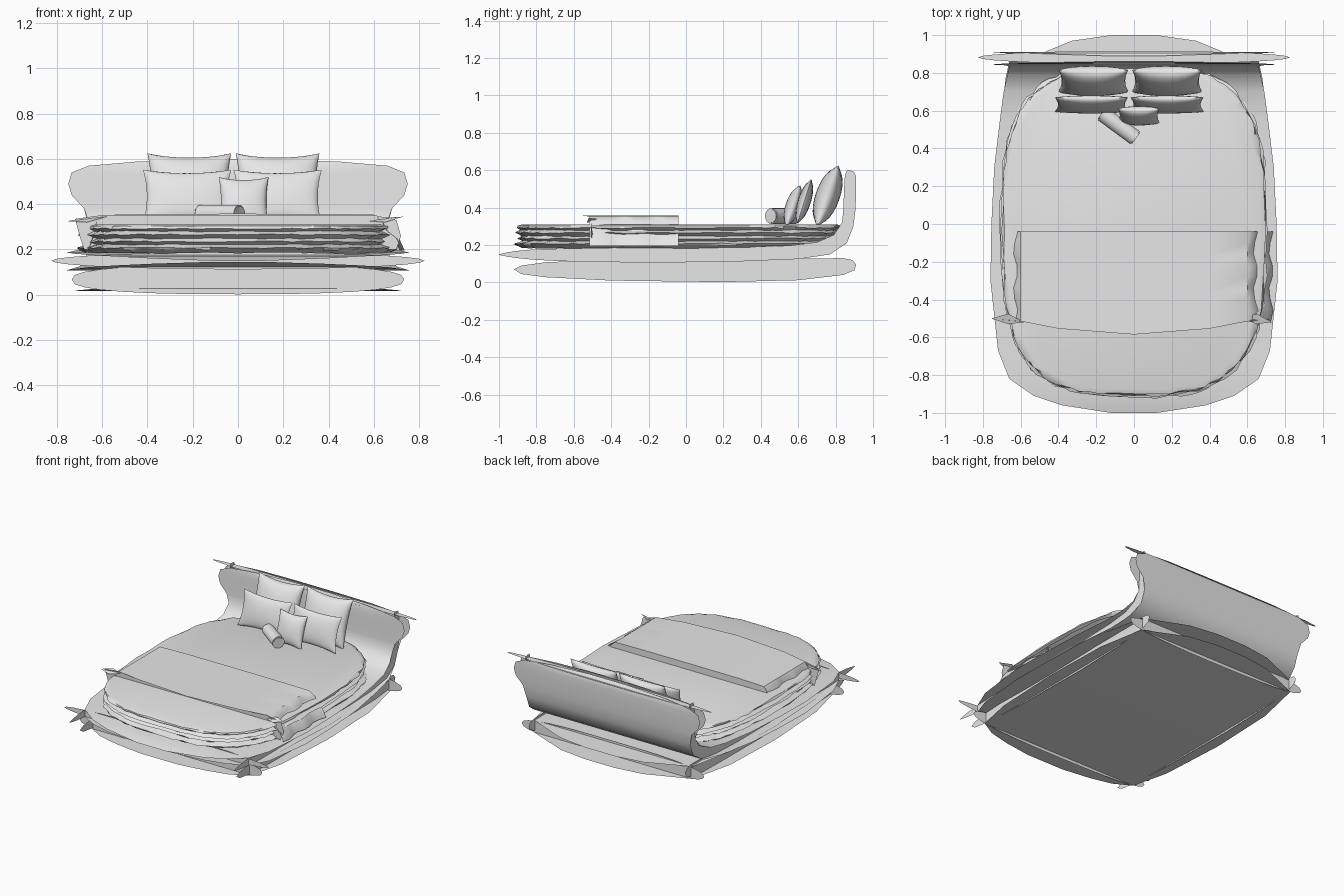
import bpy, bmesh, math, random
from mathutils import Vector, Matrix

if "Cube" in bpy.data.objects:
    bpy.data.objects.remove(bpy.data.objects["Cube"])

random.seed(4)
grey = bpy.data.materials.new("plain_grey")
grey.diffuse_color = (0.8, 0.8, 0.8, 1)
grey.use_nodes = True
grey.node_tree.nodes["Principled BSDF"].inputs["Base Color"].default_value = grey.diffuse_color


def finish(name, bm, smooth=None):
    me = bpy.data.meshes.new(name)
    bm.to_mesh(me)
    bm.free()
    me.materials.append(grey)
    ob = bpy.data.objects.new(name, me)
    bpy.context.collection.objects.link(ob)
    if smooth:
        bpy.ops.object.select_all(action='DESELECT')
        ob.select_set(True)
        bpy.context.view_layer.objects.active = ob
        bpy.ops.object.shade_smooth_by_angle(angle=math.radians(smooth))
    return ob


def loft(bm, rows, closed=False):
    """Bridge rows of points with quads."""
    vs = [[bm.verts.new(p) for p in r] for r in rows]
    for a, b in zip(vs, vs[1:]):
        n = len(a)
        for i in range(n if closed else n - 1):
            j = (i + 1) % n
            bm.faces.new((a[i], a[j], b[j], b[i]))
    return vs


def sheet(name, stations, flip=False):
    """Symmetric sheet from (y, z, half width) stations."""
    bm = bmesh.new()
    loft(bm, [[(w * k / 3, y, z) for k in range(-3, 4)] for y, z, w in stations])
    if flip:
        bmesh.ops.reverse_faces(bm, faces=bm.faces[:])
    finish(name, bm, 40)


def plate(name, pts, flip=False):
    """Flat panel from an outline."""
    bm = bmesh.new()
    f = bm.faces.new([bm.verts.new(p) for p in pts])
    if flip:
        f.normal_flip()
    finish(name, bm)


def lens(cx, cz, rx, rz, n=28, power=2.0):
    """Long rounded outline."""
    out = []
    for i in range(n):
        a = 2 * math.pi * i / n
        c, s = math.cos(a), math.sin(a)
        out.append((cx + rx * math.copysign(abs(c) ** (2 / power), c),
                    cz + rz * math.copysign(abs(s) ** (2 / power), s)))
    return out


# Plinth: bulging bottom and top sheets crossed by upright panels
plinth = [(-.91, .15), (-.88, .36), (-.84, .52), (-.77, .64), (-.5, .70), (0, .725),
          (.5, .71), (.84, .64), (.92, .45), (.97, .33), (1.0, .12)]
sheet("plinth_bottom", [(y, .016 + .014 * abs(y) ** 2, w) for y, w in plinth], True)
sheet("plinth_top", [(y, .115, w) for y, w in plinth])
side = [(-.92, .07), (-.88, .045), (-.75, .028), (-.4, .01), (.2, .002), (.6, .012), (.84, .04),
        (.9, .065), (.91, .095), (.89, .12), (.84, .13), (.4, .125), (-.4, .122), (-.75, .108), (-.88, .09)]
for s in (-1, 1):
    plate("plinth_side", [(s * .63, y, z) for y, z in side], s < 0)
for y in (-.77, .84):
    plate("plinth_end", [(x, y, z) for x, z in lens(0, .067, .735, .065, power=2.6)], y > 0)

# Platform sweeping up into the headboard: inner and outer sheets
inner = [(-1, .15, .12), (-.96, .16, .38), (-.91, .168, .53), (-.82, .176, .66), (-.67, .181, .72),
         (-.3, .187, .76), (0, .188, .755), (.3, .19, .74), (.55, .197, .71), (.7, .215, .69),
         (.79, .255, .67), (.835, .32, .66), (.84, .38, .68), (.843, .44, .735), (.845, .49, .75),
         (.847, .54, .735), (.85, .57, .66), (.855, .588, .45), (.86, .598, .15)]
outer = [(-.99, .145, .12), (-.95, .137, .38), (-.9, .13, .53), (-.82, .122, .66), (-.67, .114, .72),
         (-.3, .107, .76), (0, .108, .755), (.3, .113, .74), (.6, .125, .70), (.77, .15, .68),
         (.86, .21, .66), (.895, .3, .66), (.905, .38, .68), (.908, .44, .735), (.91, .49, .75),
         (.91, .54, .735), (.908, .57, .66), (.9, .588, .45), (.89, .597, .15)]
sheet("platform_inner", inner)
sheet("platform_outer", outer, True)
for s in (-1, 1):
    rim = [(y, z) for y, z, w in inner] + [(y, z) for y, z, w in reversed(outer)]
    bm = bmesh.new()
    loft(bm, [[(s * .66, y, z) for y, z, w in r] for r in (inner, outer)])
    finish("platform_side", bm)
plate("platform_front", [(x, -.82, z) for x, z in lens(0, .15, .825, .038)])
plate("headboard_top", [(x, y, .575) for x, y in lens(0, .882, .825, .035)])

# Mattress: rounded block with crumpled, folded sides
bm = bmesh.new()
rings = [(-.03, .185), (.0, .198), (.012, .207), (-.03, .222), (-.005, .235), (-.03, .248),
         (.01, .265), (-.025, .28), (.0, .292), (-.005, .303), (-.03, .311)]
rows = []
for off, z in rings:
    row = []
    for x, y in lens(0, 0, 1, 1, 96, 3.1):
        d = off + (random.uniform(-.008, .008) if z < .31 else 0)
        row.append((x * (.695 + d), -.035 + y * (.87 + d), z + random.uniform(-.003, .003) * (z < .3)))
    rows.append(row)
vs = loft(bm, rows, True)
bm.faces.new(vs[-1])
bm.faces.new(vs[0][::-1])
finish("mattress", bm, 30)

# Folded blanket: top with bowed front edge, hanging sides, end panels
bm = bmesh.new()
section = [(-.66, .2), (-.64, .26), (-.625, .32), (-.60, .352), (-.4, .357), (0, .358), (.4, .357),
           (.6, .354), (.635, .325), (.66, .28), (.70, .25), (.725, .195)]
rows = []
for k in range(9):
    t = k / 8
    row = []
    for x, z in section:
        wave = .012 * math.sin(t * 14) * (abs(x) > .61)
        front = -.515 - .07 * max(0, 1 - (x / .6) ** 2)
        row.append((x + wave, front + (-.04 - front) * t, z))
    rows.append(row)
loft(bm, rows)
finish("blanket", bm, 40)
plate("blanket_back", [(x, -.04, z) for x, z in section], True)
plate("blanket_front", [(-.68, -.51, .2), (.70, -.51, .2), (.72, -.5, .26), (.70, -.505, .33),
                        (.6, -.515, .352), (-.6, -.515, .352), (-.72, -.505, .335), (-.70, -.5, .26)])
for x0, x1 in ((-.755, -.58), (.57, .73)):
    plate("blanket_corner", [(x0, -.5, .325), ((x0 + x1) / 2, -.53, .32), (x1, -.52, .345),
                             ((x0 + x1) / 2, -.475, .34)])


def pillow(name, x, foot, top, w, thick):
    """Cushion with pinched corners, leaning from foot (y, z) to top (y, z)."""
    up = Vector((0, top[0] - foot[0], top[1] - foot[1]))
    h = up.length / 2
    up.normalize()
    out = Vector((1, 0, 0)).cross(up)
    mid = Vector((x, (foot[0] + top[0]) / 2, (foot[1] + top[1]) / 2))
    bm = bmesh.new()
    n = 12
    for s in (-1, 1):
        rows = []
        for j in range(n + 1):
            v = math.sin(math.pi * (j / n - .5))
            row = []
            for i in range(n + 1):
                u = math.sin(math.pi * (i / n - .5)) * s
                puff = thick / 2 * max(0, (1 - u * u) * (1 - v * v)) ** .45
                row.append(mid + Vector((u * w / 2 * (1 - .09 * (1 - v * v)), 0, 0))
                           + up * v * h * (1 - .13 * (1 - u * u)) - out * s * puff * -1)
            rows.append(row)
        loft(bm, rows)
    bmesh.ops.remove_doubles(bm, verts=bm.verts[:], dist=.0005)
    bmesh.ops.recalc_face_normals(bm, faces=bm.faces[:])
    finish(name, bm, 60)


# Pillows in two rows, with a small cushion in front
for x in (-.215, .175):
    pillow("back_pillow", x, (.70, .30), (.815, .625), .37, .13)
for x in (-.225, .175):
    pillow("front_pillow", x, (.595, .315), (.67, .552), .39, .07)
pillow("small_cushion", .025, (.535, .30), (.61, .52), .22, .08)

# Bolster lying at an angle
bm = bmesh.new()
axis = Vector((.19, -.14, 0)).normalized()
m = Matrix.Translation((-.08, .52, .355)) @ Vector((0, 0, 1)).rotation_difference(axis).to_matrix().to_4x4()
bmesh.ops.create_cone(bm, cap_ends=True, segments=32, radius1=.042, radius2=.042, depth=.225, matrix=m)
bmesh.ops.bevel(bm, geom=[e for e in bm.edges if any(len(f.verts) > 4 for f in e.link_faces)],
                offset=.006, segments=2, affect='EDGES')
finish("bolster", bm, 40)
